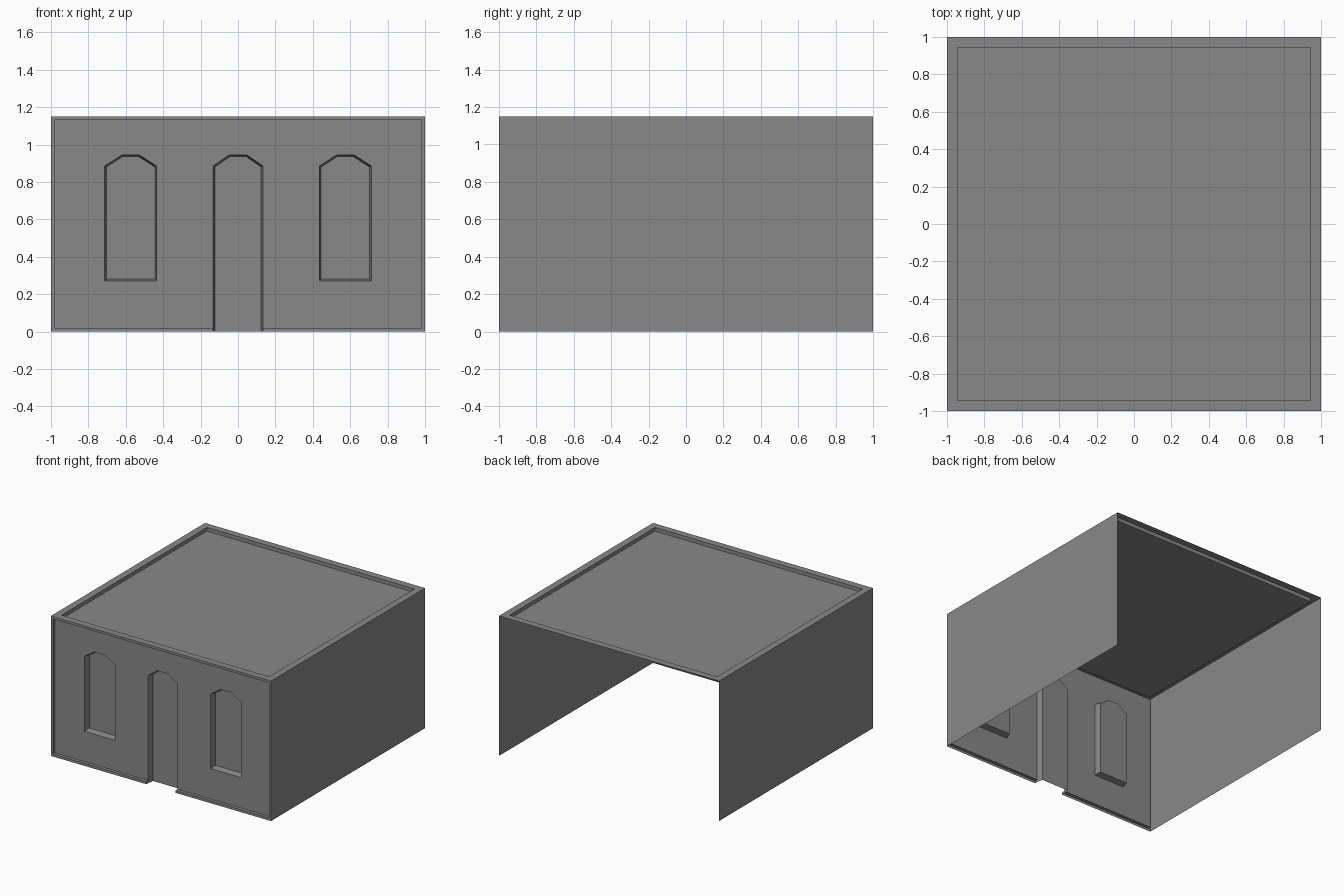
import bpy
import bmesh
from mathutils import Vector

old = bpy.data.objects.get("Cube")
if old:
    bpy.data.objects.remove(old, do_unlink=True)

grey = bpy.data.materials.new("plaster_grey")
grey.use_nodes = True
COLOUR = (0.25, 0.25, 0.25, 1.0)
grey.diffuse_color = COLOUR
grey.node_tree.nodes["Principled BSDF"].inputs["Base Color"].default_value = COLOUR

HEIGHT = 1.15
FRAME = 0.02          # width of the border around the front
PANEL_Y = -0.975      # recessed front surface
NICHE_Y = -0.925      # back of window and door niches
TAPER = 0.01
DOOR_HALF, WINDOW_HALF, WINDOW_X = 0.133, 0.139, 0.574
SHOULDER, ARCH_TOP, SILL = 0.885, 0.945, 0.27


def at_y(points, y):
    return [(x, y, z) for x, z in points]


def bridge(bm, a, b, closed=False):
    """Quads between two matching paths."""
    va, vb = [[bm.verts.new(p) for p in path] for path in (a, b)]
    n = len(va)
    for i in range(n if closed else n - 1):
        j = (i + 1) % n
        bm.faces.new((va[i], va[j], vb[j], vb[i]))


def polygon(bm, points):
    bm.faces.new([bm.verts.new(p) for p in points])


def finish(name, bm, viewer):
    """Weld, turn every face towards the viewer point and create the object."""
    bmesh.ops.remove_doubles(bm, verts=bm.verts, dist=0.0001)
    bm.normal_update()
    for f in bm.faces:
        if f.normal.dot(Vector(viewer) - f.calc_center_median()) < 0:
            f.normal_flip()
    mesh = bpy.data.meshes.new(name)
    bm.to_mesh(mesh)
    bm.free()
    mesh.materials.append(grey)
    bpy.context.collection.objects.link(bpy.data.objects.new(name, mesh))


def arch(cx, half, flat, bottom, inset=0.0, sill_inset=0.0):
    """Opening outline with a chamfered top, from left foot to right foot."""
    h, f = half - inset, flat - inset * 0.3
    b, s, t = bottom + sill_inset, SHOULDER - inset * 0.5, ARCH_TOP - inset
    return [(cx - h, b), (cx - h, s), (cx - f, t), (cx + f, t), (cx + h, s), (cx + h, b)]


def frame_path(inset):
    """Border path around the front, broken at the door."""
    x, lo, hi = 1 - inset, inset, HEIGHT - inset
    return [(-DOOR_HALF, lo), (-x, lo), (-x, hi), (x, hi), (x, lo), (DOOR_HALF, lo)]


# Side walls, single sheets
for name, side in (("left_wall", 1), ("right_wall", -1)):
    bm = bmesh.new()
    polygon(bm, [(side, -1, 0), (side, 1, 0), (side, 1, HEIGHT), (side, -1, HEIGHT)])
    finish(name, bm, (side * 5, 0, 0.5))

# Flat roof sunk behind a low rim
bm = bmesh.new()


def square(r, z):
    return [(-r, -r, z), (r, -r, z), (r, r, z), (-r, r, z)]


RIM, ROOF_Z = 0.943, HEIGHT - 0.03
bridge(bm, square(1, HEIGHT), square(RIM, HEIGHT), True)
bridge(bm, square(RIM, HEIGHT), square(RIM, ROOF_Z), True)
polygon(bm, square(RIM, ROOF_Z))
finish("roof", bm, (0, 0, 5))

# Raised border of the front wall
bm = bmesh.new()
outer, inner = frame_path(0), frame_path(FRAME)
bridge(bm, at_y(outer, -1), at_y(inner, -1))
bridge(bm, at_y(inner, -1), at_y(inner, PANEL_Y))
for x in (-DOOR_HALF, DOOR_HALF):
    polygon(bm, [(x, -1, 0), (x, PANEL_Y, 0), (x, PANEL_Y, FRAME), (x, -1, FRAME)])
finish("front_border", bm, (0, -5, 0.55))

# Front panel with window holes and a door notch
door = arch(0, DOOR_HALF, 0.047, 0)
windows = {"left_window": WINDOW_X, "right_window": -WINDOW_X}
loops = [inner + door[-2:0:-1]]
loops += [arch(cx, WINDOW_HALF, 0.046, SILL) for cx in windows.values()]
bm = bmesh.new()
for loop in loops:
    vs = [bm.verts.new(p) for p in at_y(loop, PANEL_Y)]
    for i, v in enumerate(vs):
        bm.edges.new((v, vs[i - 1]))
bmesh.ops.triangle_fill(bm, edges=bm.edges[:], use_beauty=True, normal=(0, -1, 0))
finish("front_panel", bm, (0, -5, 0.55))

# Blind window niches with tapered sides
for name, cx in windows.items():
    bm = bmesh.new()
    back = at_y(arch(cx, WINDOW_HALF, 0.046, SILL, TAPER, TAPER), NICHE_Y)
    bridge(bm, at_y(arch(cx, WINDOW_HALF, 0.046, SILL), PANEL_Y), back, True)
    polygon(bm, back)
    finish(name, bm, (cx, -1.0, 0.6))

# Blind door niche, open at the foot
bm = bmesh.new()
back = at_y(arch(0, DOOR_HALF, 0.047, 0, TAPER), NICHE_Y)
bridge(bm, at_y(door, PANEL_Y), back)
polygon(bm, back)
finish("door", bm, (0, -1.0, 0.5))
